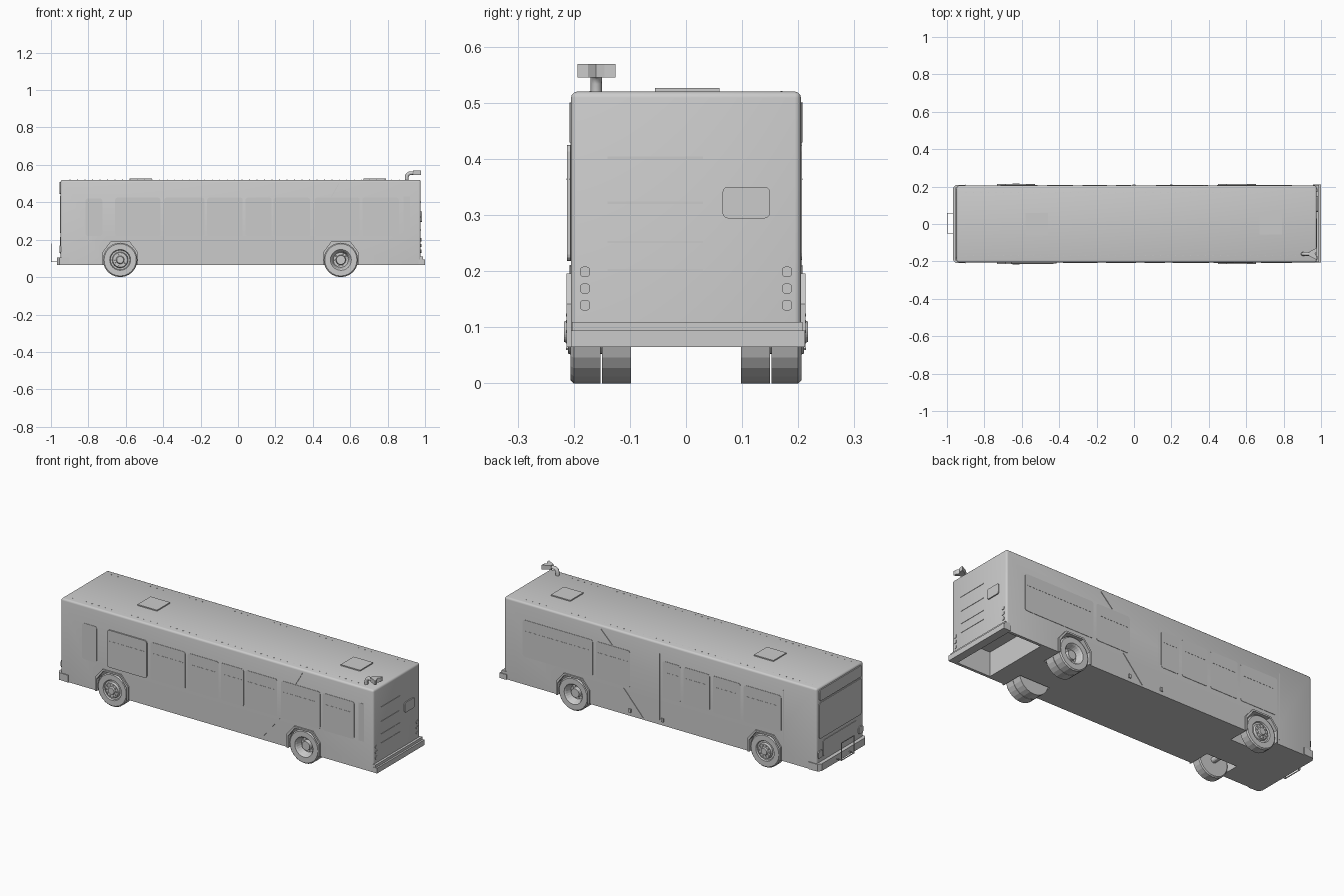
import bpy, bmesh, math
from mathutils import Vector

cube = bpy.data.objects.get("Cube")
if cube:
    bpy.data.objects.remove(cube, do_unlink=True)

grey = bpy.data.materials.new("plain_grey")
grey.use_nodes = True
grey.diffuse_color = (0.6, 0.6, 0.6, 1)
grey.node_tree.nodes["Principled BSDF"].inputs["Base Color"].default_value = (0.6, 0.6, 0.6, 1)

SIDE = 0.205          # half width of the body
FLOOR, ROOF = 0.065, 0.52
REAR, NOSE = 0.977, -0.948
AXLES = {"front": -0.63, "rear": 0.55}


def finish(name, bm, smooth=False):
    bmesh.ops.recalc_face_normals(bm, faces=bm.faces)
    mesh = bpy.data.meshes.new(name)
    bm.to_mesh(mesh)
    bm.free()
    mesh.materials.append(grey)
    ob = bpy.data.objects.new(name, mesh)
    bpy.context.collection.objects.link(ob)
    if smooth:
        bpy.ops.object.select_all(action="DESELECT")
        ob.select_set(True)
        bpy.context.view_layer.objects.active = ob
        bpy.ops.object.shade_smooth_by_angle(angle=math.radians(35))
    return ob


def place(axis, u, v, d):
    return {"x": (d, u, v), "y": (u, d, v), "z": (u, v, d)}[axis]


def add_prism(bm, axis, points, a, b):
    """Extrude a flat outline along one axis from a to b."""
    lower = [bm.verts.new(place(axis, u, v, a)) for u, v in points]
    upper = [bm.verts.new(place(axis, u, v, b)) for u, v in points]
    bm.faces.new(lower)
    bm.faces.new(upper)
    n = len(points)
    for i in range(n):
        j = (i + 1) % n
        bm.faces.new((lower[i], lower[j], upper[j], upper[i]))


def prism(name, axis, points, a, b):
    bm = bmesh.new()
    add_prism(bm, axis, points, a, b)
    return finish(name, bm)


def rounded(u0, u1, v0, v1, r=0.012, steps=3):
    """Outline of a rectangle with round corners."""
    pts = []
    corners = ((u1 - r, v1 - r), (u0 + r, v1 - r), (u0 + r, v0 + r), (u1 - r, v0 + r))
    for k, (cu, cv) in enumerate(corners):
        for s in range(steps + 1):
            t = math.pi / 2 * (k + s / steps)
            pts.append((cu + r * math.cos(t), cv + r * math.sin(t)))
    return pts


def rect(u0, u1, v0, v1):
    return [(u0, v0), (u1, v0), (u1, v1), (u0, v1)]


def side_plate(name, s, outline, depth=0.002):
    return prism(name, "y", outline, s * (SIDE - 0.003), s * (SIDE + depth))


def stroke(p, q, w=0.003):
    """Outline of a thin strip between two points."""
    p, q = Vector(p), Vector(q)
    n = (q - p).orthogonal().normalized() * w / 2
    return [tuple(p + n), tuple(q + n), tuple(q - n), tuple(p - n)]


def lathe(bm, x, z, profile, segs=24):
    """Turn (radius, y) points around a wheel axle."""
    rings = [[bm.verts.new((x + r * math.cos(math.tau * i / segs), y,
                            z + r * math.sin(math.tau * i / segs)))
              for i in range(segs)] for r, y in profile]
    for a, b in zip(rings, rings[1:]):
        for i in range(segs):
            j = (i + 1) % segs
            bm.faces.new((a[i], a[j], b[j], b[i]))
    bm.faces.new(rings[0])
    bm.faces.new(rings[-1])


def arch(x, w, top):
    """Half octagon over an axle, open at the floor."""
    return [(x - w, 0.05), (x - w, top - 0.055), (x - w * 0.55, top),
            (x + w * 0.55, top), (x + w, top - 0.055), (x + w, 0.05)]


# Body shell with softened corners
bm = bmesh.new()
add_prism(bm, "x", rect(-SIDE, SIDE, FLOOR, ROOF), NOSE, REAR)
soft = [e for e in bm.edges if sum(v.co.z for v in e.verts) > 2 * FLOOR + 0.01]
bmesh.ops.bevel(bm, geom=soft, offset=0.011, segments=3, profile=0.5, affect="EDGES")
body = finish("body", bm)

# Wheel wells and engine bay cut from below
cutters = [prism("bay_cutter", "z", rect(0.75, 0.955, -0.19, 0.19), 0.03, 0.2)]
for x in AXLES.values():
    for s in (-1, 1):
        cutters.append(prism("well_cutter", "y", arch(x, 0.094, 0.188), s * 0.09, s * 0.25))
bpy.context.view_layer.objects.active = body
for c in cutters:
    c.hide_render = True
    mod = body.modifiers.new("cut", "BOOLEAN")
    mod.object, mod.operation, mod.solver = c, "DIFFERENCE", "EXACT"
    bpy.ops.object.modifier_apply(modifier=mod.name)
    bpy.data.objects.remove(c, do_unlink=True)
bpy.ops.object.select_all(action="DESELECT")
body.select_set(True)
bpy.ops.object.shade_smooth_by_angle(angle=math.radians(35))

# Wheels and arch trims
for end, x in AXLES.items():
    for s in (-1, 1):
        label = f"{end}_{'back' if s > 0 else 'near'}"
        outer, inner = arch(x, 0.102, 0.196), arch(x, 0.093, 0.187)
        outer[0], outer[-1] = (x - 0.102, FLOOR), (x + 0.102, FLOOR)
        inner[0], inner[-1] = (x - 0.093, FLOOR), (x + 0.093, FLOOR)
        prism(label + "_arch_trim", "y", outer + inner[::-1], s * 0.2, s * 0.213)

        bm = bmesh.new()
        if end == "front":
            hub = [(0.086, 0.152), (0.092, 0.157), (0.092, 0.2), (0.086, 0.206), (0.056, 0.206),
                   (0.052, 0.198), (0.043, 0.198), (0.039, 0.21), (0.022, 0.21), (0.018, 0.217)]
        else:
            hub = [(0.092, 0.152), (0.092, 0.2), (0.086, 0.206), (0.056, 0.206), (0.05, 0.199),
                   (0.04, 0.17), (0.027, 0.17), (0.024, 0.19), (0.014, 0.19)]
            lathe(bm, x, 0.092, [(0.092, s * 0.098), (0.092, s * 0.15)])
            lathe(bm, x, 0.092, [(0.04, s * 0.14), (0.04, s * 0.16)])
        lathe(bm, x, 0.092, [(r, s * y) for r, y in hub])
        bolt_r, bolt_y = (0.031, 0.21) if end == "front" else (0.033, 0.17)
        for k in range(10):
            t = math.tau * k / 10
            lathe(bm, x + bolt_r * math.cos(t), 0.092 + bolt_r * math.sin(t),
                  [(0.004, s * (bolt_y - 0.002)), (0.003, s * (bolt_y + 0.004))], 6)
        finish(label + "_wheel", bm)
    prism(end + "_axle", "y", rounded(x - 0.015, x + 0.015, 0.077, 0.107), -0.16, 0.16)

# Near side windows, the foremost one standing proud
near = [(-0.657, -0.415), (-0.395, -0.18), (-0.165, 0.025), (0.04, 0.18),
        (0.19, 0.385), (0.41, 0.65), (0.665, 0.86)]
for i, (a, b) in enumerate(near):
    side_plate(f"near_window_{i + 1}", -1, rounded(a, b, 0.218, 0.425), 0.007 if i == 0 else 0.002)
    side_plate(f"near_window_rail_{i + 1}", -1, rect(a + 0.015, b - 0.015, 0.362, 0.365),
               0.008 if i == 0 else 0.003)
side_plate("near_driver_window", -1, rounded(-0.815, -0.725, 0.22, 0.42))
side_plate("near_rear_slot", -1, rect(0.885, 0.92, 0.22, 0.43), 0.001)

# Far side windows, doors and panel seams
far = [(-0.73, -0.5), (-0.48, -0.31), (-0.29, -0.13), (-0.11, 0.0), (0.2, 0.41), (0.43, 0.86)]
for i, (a, b) in enumerate(far):
    side_plate(f"far_window_{i + 1}", 1, rounded(a, b, 0.22, 0.425))
    side_plate(f"far_window_rail_{i + 1}", 1, rect(a + 0.015, b - 0.015, 0.362, 0.365), 0.003)
for i, x in enumerate((0.02, -0.745)):
    side_plate(f"door_seam_{i + 1}", 1, rect(x - 0.002, x + 0.002, 0.09, 0.46))
side_plate("far_upper_seam", 1, stroke((0.38, 0.5), (0.31, 0.43)), 0.003)
side_plate("far_lower_seam", 1, stroke((0.24, 0.21), (0.12, 0.075)), 0.003)
side_plate("near_upper_seam", -1, stroke((0.54, 0.5), (0.5, 0.43)), 0.003)
side_plate("near_lower_seam", -1, stroke((0.4, 0.21), (0.29, 0.075)), 0.003)
for i, x in enumerate((0.0, 0.2)):
    side_plate(f"side_lamp_{i + 1}", 1, rect(x - 0.007, x + 0.007, 0.085, 0.105), 0.006)

# Roof hatches and rivet rows
for name, x in (("front", -0.52), ("rear", 0.73)):
    prism(name + "_roof_hatch", "z", rect(x - 0.06, x + 0.06, -0.055, 0.06), 0.515, 0.526)
bm = bmesh.new()
for k in range(46):
    for y in (-0.17, 0.17):
        x = NOSE + 0.05 + k * 0.04
        add_prism(bm, "z", rect(x - 0.002, x + 0.002, y - 0.002, y + 0.002), 0.519, 0.521)
finish("roof_rivets", bm)

# Nose: windscreen, header, lower panel, lamps, bumper
prism("windscreen", "x", rounded(-0.185, 0.185, 0.235, 0.435), NOSE - 0.004, NOSE + 0.005)
prism("destination_header", "x", rounded(-0.185, 0.185, 0.445, 0.508), NOSE - 0.006, NOSE + 0.005)
prism("nose_panel", "x", rounded(-0.15, 0.15, 0.125, 0.215), NOSE - 0.003, NOSE + 0.005)
for s in (-1, 1):
    prism("headlamp", "x", rounded(s * 0.178 - 0.018, s * 0.178 + 0.018, 0.13, 0.17, 0.008),
          NOSE - 0.006, NOSE + 0.005)
prism("front_bumper", "z", [(-0.9, -0.21), (-0.955, -0.208), (-0.969, -0.19), (-0.969, 0.19),
                            (-0.955, 0.208), (-0.9, 0.21)], FLOOR, 0.105)

# Folding rack on the nose, made of thin bars
bm = bmesh.new()
for y in (-0.05, 0.058):
    add_prism(bm, "y", rect(-1.0, -0.96, 0.08, 0.084), y - 0.002, y + 0.002)
    add_prism(bm, "y", rect(-1.0, -0.996, 0.08, 0.18), y - 0.002, y + 0.002)
for z in (0.08, 0.176):
    add_prism(bm, "y", rect(-1.0, -0.996, z, z + 0.004), -0.05, 0.058)
finish("front_rack", bm)

# Tail: bumper, hatch, grilles, lamps
prism("rear_bumper", "z", rect(0.957, 1.0, -0.205, 0.212), FLOOR, 0.094)
prism("rear_bumper_step", "z", rect(0.957, 0.99, -0.203, 0.208), 0.09, 0.109)
prism("rear_hatch", "x", rounded(0.065, 0.15, 0.294, 0.35, 0.01), REAR - 0.005, REAR + 0.006)
for i, z in enumerate((0.2, 0.25, 0.32, 0.4)):
    prism(f"rear_grille_{i + 1}", "x", rect(-0.14, 0.03, z, z + 0.004), REAR - 0.005, REAR + 0.002)
for s in (-1, 1):
    for z in (0.13, 0.16, 0.19):
        prism("tail_lamp", "x", rounded(s * 0.18 - 0.009, s * 0.18 + 0.009, z, z + 0.018, 0.006),
              REAR - 0.005, REAR + 0.003)

# Exhaust: bent pipe with a flattened flaring mouth
curve = bpy.data.curves.new("exhaust_pipe", "CURVE")
curve.dimensions, curve.bevel_depth, curve.bevel_resolution = "3D", 0.01, 2
line = curve.splines.new("POLY")
path = [(0.902, 0.51), (0.902, 0.535), (0.906, 0.547), (0.916, 0.555), (0.95, 0.557)]
line.points.add(len(path) - 1)
for p, (x, z) in zip(line.points, path):
    p.co = (x, -0.16, z, 1)
curve.use_fill_caps = True
curve.materials.append(grey)
bpy.context.collection.objects.link(bpy.data.objects.new("exhaust_pipe", curve))
prism("exhaust_mouth", "z", [(0.935, -0.17), (0.978, -0.193), (0.978, -0.175), (0.968, -0.16),
                             (0.978, -0.145), (0.978, -0.126), (0.935, -0.15)], 0.545, 0.569)
